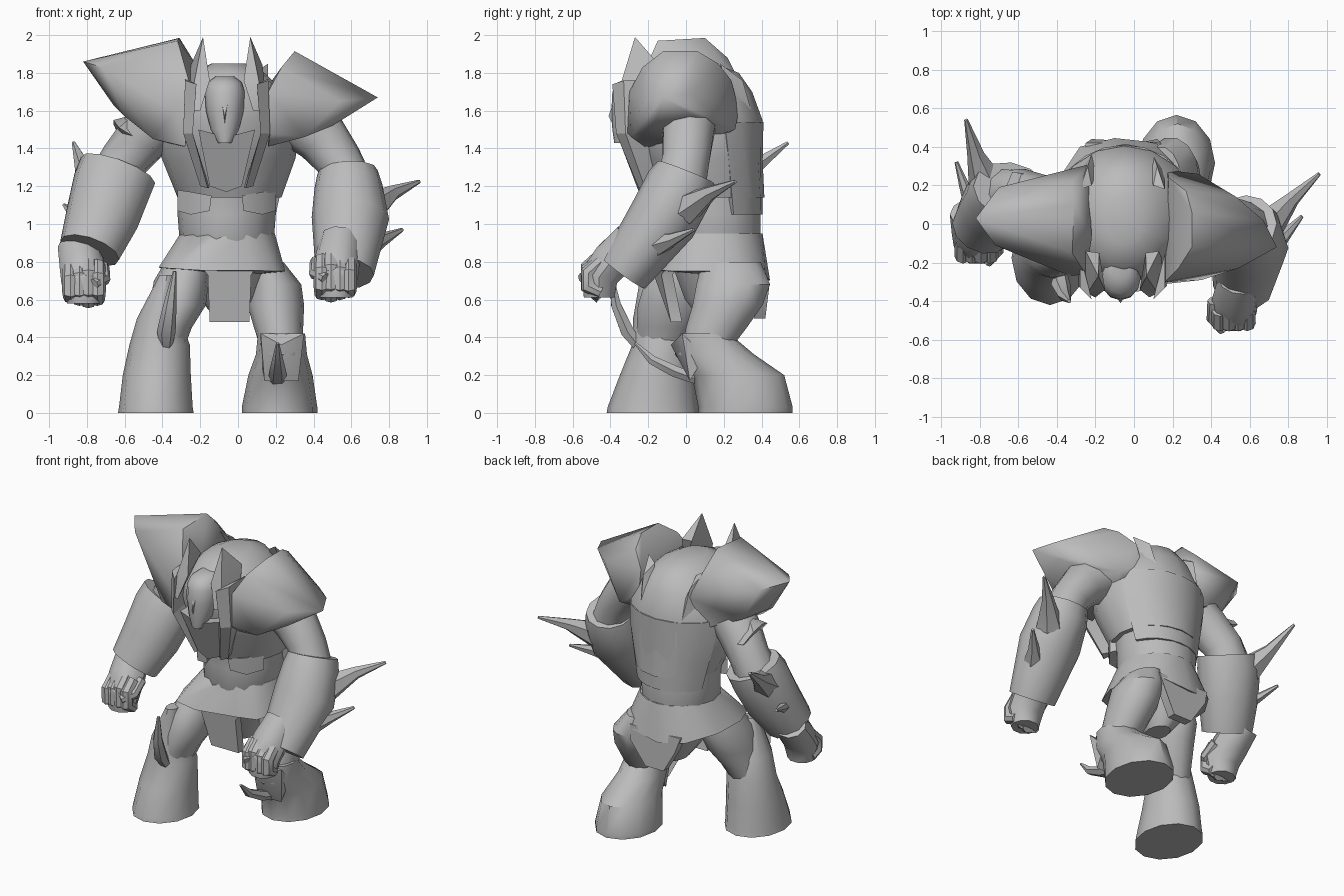
import bpy, bmesh, math
from mathutils import Vector

grey = bpy.data.materials.new("stone_grey")
grey.diffuse_color = (0.5, 0.5, 0.5, 1)


def finish(name, bm, angle=38):
    bmesh.ops.recalc_face_normals(bm, faces=bm.faces)
    me = bpy.data.meshes.new(name)
    bm.to_mesh(me)
    bm.free()
    me.materials.append(grey)
    ob = bpy.data.objects.new(name, me)
    bpy.context.collection.objects.link(ob)
    bpy.ops.object.select_all(action='DESELECT')
    ob.select_set(True)
    bpy.context.view_layer.objects.active = ob
    bpy.ops.object.shade_smooth_by_angle(angle=math.radians(angle))
    return ob


def skin(name, rings, angle=38):
    """Bridge rings of points and cap both ends."""
    bm = bmesh.new()
    vs = [[bm.verts.new(p) for p in r] for r in rings]
    n = len(vs[0])
    for a, b in zip(vs, vs[1:]):
        for i in range(n):
            j = (i + 1) % n
            bm.faces.new((a[i], a[j], b[j], b[i]))
    bm.faces.new(vs[0])
    bm.faces.new(vs[-1])
    return finish(name, bm, angle)


def arc(x, y, z, rx, ry, a0, a1, n):
    return [(x + rx * math.cos(math.radians(a0 + (a1 - a0) * i / n)),
             y + ry * math.sin(math.radians(a0 + (a1 - a0) * i / n)), z) for i in range(n + 1)]


def loft(name, rings, n=14):
    """Horizontal ellipses: x, y, z, rx, ry."""
    return skin(name, [arc(*r, 0, 360, n)[:-1] for r in rings])


def shell(name, rings, a0, a1, depth=.04):
    """Curved plate wrapped round part of an ellipse stack."""
    return skin(name, [arc(*r, a0, a1, 8) + arc(*r[:3], r[3] - depth, r[4] - depth, a1, a0, 8)
                       for r in rings])


def tube(name, pts, n=10):
    """Ellipses square to a path: x, y, z, rx, ry."""
    rings = []
    for k, (x, y, z, rx, ry) in enumerate(pts):
        a, b = pts[max(k - 1, 0)], pts[min(k + 1, len(pts) - 1)]
        t = (Vector(b[:3]) - Vector(a[:3])).normalized()
        ref = Vector((1, 0, 0)) if abs(t.x) < 0.85 else Vector((0, 0, 1))
        u = (ref - t * ref.dot(t)).normalized()
        v = t.cross(u)
        rings.append([Vector((x, y, z)) + u * rx * math.cos(2 * math.pi * i / n)
                      + v * ry * math.sin(2 * math.pi * i / n) for i in range(n)])
    return skin(name, rings)


def hull(name, pts, angle=38):
    bm = bmesh.new()
    for p in pts:
        bm.verts.new(p)
    r = bmesh.ops.convex_hull(bm, input=bm.verts)
    bmesh.ops.delete(bm, geom=list({g for g in r["geom_interior"]}), context='VERTS')
    return finish(name, bm, angle)


def plate(name, pts, depth):
    """Outline given front-on, thickened along y."""
    return skin(name, [pts, [(x, y + depth, z) for x, y, z in pts]], 30)


def spike(name, base, mid, tip, r):
    tube(name, [(*base, r, r), (*mid, r * 0.45, r * 0.45), (*tip, 0.01, 0.01)], 6)


C = -0.06  # body midline


def mx(pts, s):
    return [(C + s * (x - C), y, z) for x, y, z in pts]


# Torso: belly, then cuirass with a hunched back
loft("belly", [(-.06, .16, .84, .22, .23), (-.06, .14, .92, .25, .26),
               (-.06, .15, 1.05, .26, .25), (-.06, .13, 1.22, .26, .26)])
loft("cuirass", [(-.045, .14, 1.14, .275, .275), (-.05, .09, 1.35, .355, .315),
                 (-.05, .05, 1.55, .375, .355), (-.05, .03, 1.7, .29, .32),
                 (-.05, .03, 1.8, .19, .25), (-.05, .02, 1.85, .09, .13)], 16)
shell("back_plate", [(-.05, .14, 1.05, .275, .265), (-.05, .11, 1.25, .325, .295),
                     (-.05, .085, 1.4, .362, .322), (-.05, .055, 1.54, .375, .355)], 25, 155)
for s, side in ((1, "left"), (-1, "right")):
    hull(side + "_belly_plate", mx([(.03, -.13, 1.07), (.13, -.09, 1.05), (.2, .0, 1.07), (.2, .0, 1.18),
                                    (.13, -.1, 1.17), (.02, -.14, 1.15), (.1, .1, 1.1)], s))
    hull(side + "_back_ridge", mx([(.06, .3, 1.62), (.1, .36, 1.55), (.12, .3, 1.76), (.16, .18, 1.85),
                                   (.1, .2, 1.81), (.16, .28, 1.6)], s))

# Breast plate in front, raised edges and collar horns
plate("breast_plate", [(-.15, -.23, 1.2), (C, -.25, 1.17), (.02, -.23, 1.2),
                       (.09, -.34, 1.5), (C, -.36, 1.46), (-.21, -.34, 1.5)], .22)
for s, side in ((1, "left"), (-1, "right")):
    hull(side + "_collar_lower", mx([(.04, -.25, 1.19), (.08, -.22, 1.2), (.03, -.1, 1.19), (.12, -.37, 1.48),
                                     (.17, -.32, 1.48), (.15, -.2, 1.48)], s))
    hull(side + "_collar_upper", mx([(.12, -.37, 1.48), (.17, -.32, 1.48), (.15, -.2, 1.48), (.1, -.39, 1.74),
                                     (.16, -.33, 1.76), (.16, -.15, 1.77)], s))
    hull(side + "_collar_horn", mx([(.065, -.27, 1.99), (.11, -.34, 1.76), (.13, -.14, 1.84), (.03, -.34, 1.76),
                                    (.06, -.15, 1.84), (.14, -.35, 1.6), (.15, -.2, 1.65), (.08, -.38, 1.6)], s))

# Helmet with a brow and nose ridge
loft("helmet", [(-.07, -.35, 1.43, .035, .03), (-.07, -.31, 1.5, .075, .08), (-.07, -.29, 1.6, .1, .105),
                (-.07, -.28, 1.7, .105, .11), (-.07, -.26, 1.75, .09, .1), (-.07, -.23, 1.78, .05, .06)], 12)
hull("face_ridge", [(-.07, -.41, 1.57), (-.09, -.38, 1.66), (-.05, -.38, 1.66),
                    (-.07, -.37, 1.49), (-.07, -.25, 1.6)])

# Shoulder pads
hull("left_shoulder_pad", [(.16, -.3, 1.7), (.17, -.31, 1.48), (.16, -.22, 1.41), (.17, .28, 1.6),
                           (.18, .24, 1.76), (.3, -.12, 1.915), (.3, .06, 1.915), (.23, -.23, 1.83),
                           (.27, .17, 1.85), (.74, -.12, 1.67), (.67, .02, 1.69), (.54, -.23, 1.65),
                           (.53, .14, 1.68), (.5, -.17, 1.52), (.49, .08, 1.55), (.35, -.29, 1.46),
                           (.33, .26, 1.5), (.2, .2, 1.47), (.2, 0, 1.42)], 60)
hull("right_shoulder_pad", [(-.22, -.08, 1.84), (-.23, .31, 1.7), (-.25, -.26, 1.72), (-.32, -.15, 1.97),
                            (-.31, .1, 1.985), (-.32, .22, 1.88), (-.82, .03, 1.86), (-.7, .19, 1.83),
                            (-.72, -.11, 1.83), (-.66, .04, 1.63), (-.6, -.1, 1.57), (-.58, .2, 1.6),
                            (-.33, -.27, 1.6), (-.45, -.2, 1.45), (-.28, -.23, 1.41), (-.35, .25, 1.5),
                            (-.3, 0, 1.41)], 60)

# Arms
tube("left_upper_arm", [(.31, .02, 1.56, .16, .15), (.44, .01, 1.46, .145, .14),
                        (.53, 0, 1.34, .125, .13), (.59, -.03, 1.2, .13, .14)])
tube("right_upper_arm", [(-.38, .08, 1.58, .15, .15), (-.5, .12, 1.46, .145, .14),
                         (-.6, .16, 1.34, .13, .13), (-.67, .15, 1.2, .14, .14)])
hull("right_arm_band", [(-.66, .1, 1.55), (-.66, .2, 1.53), (-.63, 0, 1.51), (-.45, 0, 1.4), (-.45, .24, 1.42),
                        (-.63, .27, 1.46), (-.55, .1, 1.58), (-.57, .12, 1.4)])
tube("left_gauntlet", [(.58, .0, 1.275, .16, .16), (.585, -.03, 1.2, .18, .185),
                       (.595, -.12, 1.03, .205, .185), (.565, -.33, .74, .155, .14)], 12)
tube("right_gauntlet", [(-.635, .17, 1.285, .21, .16), (-.665, .14, 1.21, .21, .18),
                        (-.72, .07, 1.03, .195, .175), (-.785, -.02, .86, .165, .15)], 12)

# Gauntlet spikes
spike("left_elbow_spike", (.7, .0, 1.08), (.82, .13, 1.165), (.96, .26, 1.225), .09)
spike("left_wrist_spike", (.68, -.17, .89), (.77, -.07, .92), (.87, .04, .97), .08)
spike("right_elbow_spike", (-.76, .2, 1.2), (-.82, .36, 1.3), (-.87, .54, 1.43), .1)
spike("right_wrist_spike", (-.83, .12, 1.04), (-.88, .2, 1.06), (-.92, .32, 1.1), .06)


# Fists: wrist and palm, four curled fingers, thumb
def fist(side, x, y, z, s):
    tube(side + "_hand", [(x + s * .03, y + .16, z + .2, .11, .1), (x + s * .01, y + .06, z + .09, .12, .11),
                          (x, y - .01, z - .0, .12, .105), (x, y - .01, z - .11, .09, .085)])
    for i in range(4):
        fx, k = x + s * (-.07 + .047 * i), .015 * abs(i - 1)
        tube(f"{side}_finger_{i + 1}", [(fx, y - .0, z + .11 - k, .042, .04), (fx, y - .065, z + .05 - k, .045, .045),
                                        (fx, y - .065, z - .05, .045, .045),
                                        (fx, y + .0, z - .11 + k, .04, .035)], 8)
    tube(side + "_thumb", [(x - s * .09, y + .05, z + .08, .045, .04), (x - s * .1, y - .04, z + .02, .04, .04),
                           (x - s * .05, y - .1, z - .01, .03, .03)], 8)


fist("left", .515, -.45, .72, 1)
fist("right", -.815, -.1, .69, -1)

# Skirt flaring over the hips, with front and rear flaps
hull("skirt", arc(-.055, .15, .95, .25, .255, 0, 360, 16)[:-1] +
     [(-.42, 0, .77), (-.36, -.17, .765), (-.2, -.19, .755), (.07, -.13, .755), (.2, -.08, .75), (.25, .06, .75),
      (.24, .3, .75), (.13, .42, .73), (-.1, .445, .7), (-.28, .4, .73), (-.4, .22, .76)], 45)
loft("pelvis", [(-.05, .17, .5, .07, .1), (-.06, .17, .6, .14, .18), (-.07, .17, .76, .22, .24)])
plate("front_flap", [(-.2, -.15, .78), (-.16, -.17, .73), (-.15, -.08, .48), (.06, -.08, .48),
                     (.07, -.13, .73), (.1, -.1, .78)], .06)
plate("rear_flap", [(-.25, .36, .76), (-.22, .38, .66), (-.12, .36, .5), (.02, .36, .5),
                    (.12, .38, .66), (.14, .36, .76)], .06)

# Legs: left one back, right one forward
loft("left_thigh", [(.14, .24, .8, .1, .16), (.19, .25, .68, .145, .2), (.2, .22, .57, .15, .19),
                    (.215, .16, .45, .13, .165), (.23, .11, .34, .11, .13)])
loft("right_thigh", [(-.26, .04, .81, .12, .17), (-.3, -.01, .7, .145, .21), (-.32, -.06, .57, .15, .2),
                     (-.37, -.1, .45, .125, .165), (-.41, -.13, .33, .12, .13)])
loft("left_boot", [(.22, .315, 0, .2, .25), (.22, .315, .03, .2, .25), (.225, .275, .2, .17, .245),
                   (.23, .15, .31, .135, .21), (.23, .1, .42, .125, .13)], 12)
loft("right_boot", [(-.435, -.175, 0, .2, .245), (-.435, -.175, .03, .195, .24), (-.43, -.15, .2, .18, .2),
                    (-.415, -.13, .36, .16, .155), (-.42, -.14, .5, .115, .14), (-.375, -.18, .73, .04, .06)], 12)
hull("left_knee_plate", [(.12, -.02, .42), (.35, -.02, .42), (.23, -.08, .36), (.14, .02, .17), (.32, .02, .17),
                         (.33, .1, .3), (.12, .1, .3)])

# Shin spikes, curving up and forward
tube("left_shin_spike", [(.21, .08, .17, .05, .03), (.21, -.06, .22, .045, .035),
                         (.21, -.18, .28, .03, .028), (.21, -.27, .37, .008, .008)], 6)
tube("right_knee_spike", [(-.38, -.24, .34, .03, .03), (-.38, -.31, .43, .05, .04),
                          (-.36, -.37, .57, .035, .03), (-.335, -.4, .75, .01, .01)], 6)
